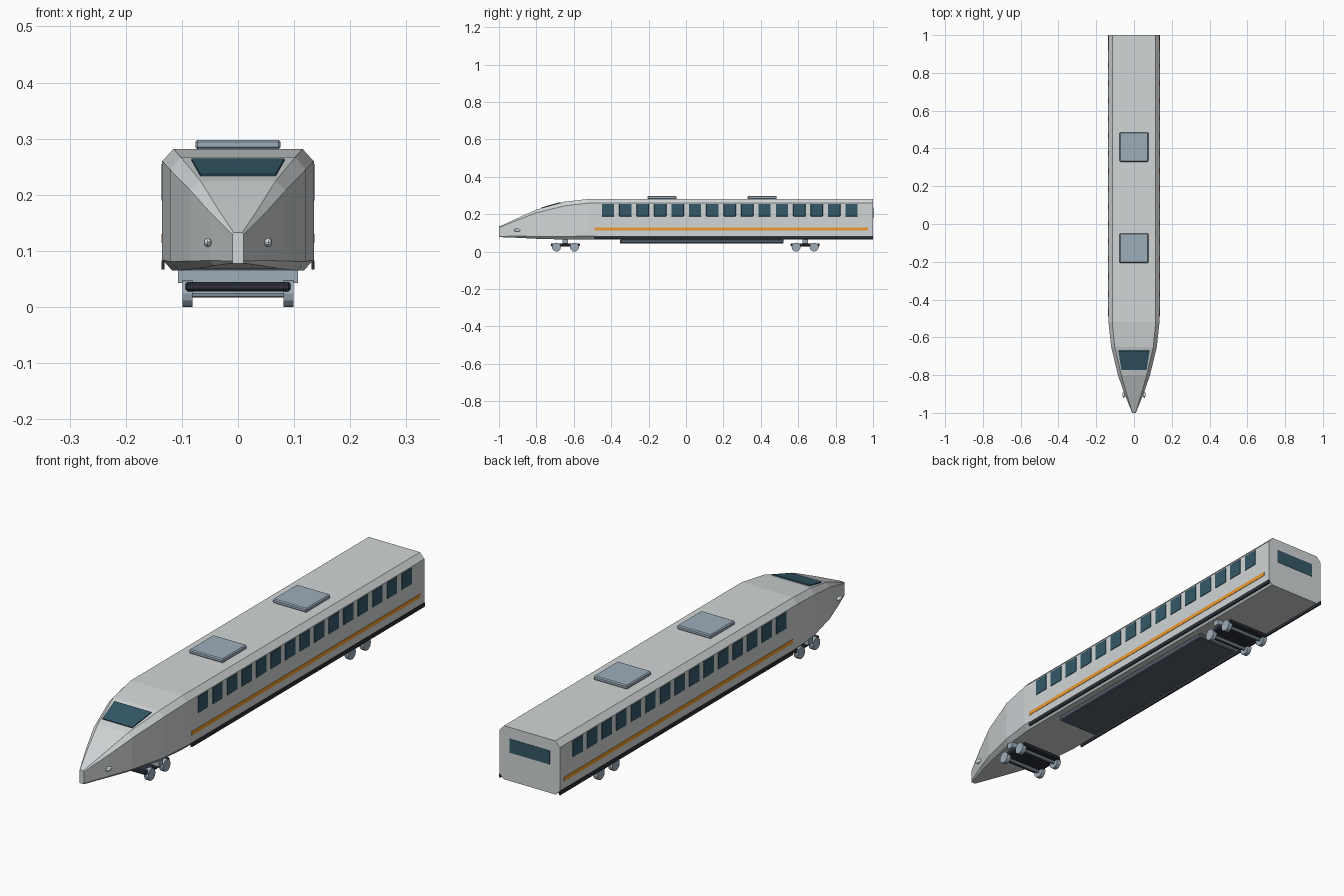
import bpy, bmesh, math

if "Cube" in bpy.data.objects:
    bpy.data.objects.remove(bpy.data.objects["Cube"])


def material(name, rgb):
    m = bpy.data.materials.new(name)
    m.diffuse_color = (*rgb, 1)
    m.use_nodes = True
    m.node_tree.nodes["Principled BSDF"].inputs["Base Color"].default_value = m.diffuse_color
    return m


BODY = material("pale_grey", (0.64, 0.67, 0.68))
GLASS = material("glass", (0.035, 0.10, 0.14))
ORANGE = material("orange", (0.85, 0.33, 0.03))
DARK = material("dark", (0.025, 0.03, 0.04))
STEEL = material("steel", (0.34, 0.42, 0.49))
SLATE = material("slate", (0.10, 0.12, 0.15))
LAMP = material("lamp", (0.8, 0.85, 0.88))


def finish(bm, name, mat, bevel=0):
    bmesh.ops.recalc_face_normals(bm, faces=bm.faces)
    me = bpy.data.meshes.new(name)
    bm.to_mesh(me)
    bm.free()
    me.materials.append(mat)
    ob = bpy.data.objects.new(name, me)
    bpy.context.collection.objects.link(ob)
    if bevel:
        mod = ob.modifiers.new("bevel", "BEVEL")
        mod.width, mod.segments = bevel, 1
    return ob


def box(name, x, y, z, mat, bevel=0):
    bm = bmesh.new()
    bmesh.ops.create_cube(bm, size=1)
    for v in bm.verts:
        v.co = [(a + b) / 2 + c * (b - a) for (a, b), c in zip((x, y, z), v.co)]
    return finish(bm, name, mat, bevel)


def cylinder_x(name, centre, radius, length, mat, sides=12):
    bm = bmesh.new()
    bmesh.ops.create_cone(bm, cap_ends=True, segments=sides, radius1=radius,
                          radius2=radius, depth=length)
    ob = finish(bm, name, mat)
    ob.rotation_euler.y = math.pi / 2
    ob.location = centre
    return ob


def loft(name, rings, mat):
    bm = bmesh.new()
    loops = [[bm.verts.new(p) for p in ring] for ring in rings]
    n = len(loops[0])
    for a, b in zip(loops, loops[1:]):
        for i in range(n):
            j = (i + 1) % n
            bm.faces.new((a[i], a[j], b[j], b[i]))
    bm.faces.new(loops[0])
    bm.faces.new(loops[-1])
    return finish(bm, name, mat)


# Body shell: y, side half width, roof half width, floor half width,
# roof z, shoulder z, lower side z, floor z
sections = [
    (1.00, 0.135, 0.115, 0.117, 0.282, 0.260, 0.084, 0.065),
    (-0.52, 0.135, 0.115, 0.117, 0.282, 0.260, 0.084, 0.065),
    (-0.65, 0.121, 0.102, 0.104, 0.267, 0.245, 0.081, 0.065),
    (-0.80, 0.085, 0.067, 0.070, 0.225, 0.208, 0.082, 0.069),
    (-0.90, 0.050, 0.039, 0.041, 0.180, 0.169, 0.083, 0.074),
    (-1.00, 0.010, 0.008, 0.009, 0.133, 0.129, 0.082, 0.078),
]
rings = []
for y, w, wr, wf, zr, zs, zl, zf in sections:
    half = [(wf, zf), (w, zl), (w, zs), (wr, zr)]
    rings.append([(x, y, z) for x, z in half] + [(-x, y, z) for x, z in reversed(half)])
loft("body_shell", rings, BODY)

# Windscreen lying on the sloping nose
screen = [(-0.067, -0.77, 0.231), (0.067, -0.77, 0.231),
          (0.083, -0.67, 0.259), (-0.083, -0.67, 0.259)]
loft("windscreen", [screen, [(x, y - 0.002, z + 0.006) for x, y, z in screen]], GLASS)

# Rear window
box("rear_window", (-0.09, 0.09), (0.995, 1.0015), (0.18, 0.236), GLASS)

for s, side in ((1, "right"), (-1, "left")):
    # Side windows, stripe and lower skirt
    skin = tuple(sorted((s * 0.131, s * 0.1365)))
    for i in range(15):
        y = -0.417 + 0.093 * i
        box(f"{side}_window_{i + 1}", skin, (y - 0.033, y + 0.033), (0.189, 0.256), GLASS, 0.0015)
    box(f"{side}_stripe", skin, (-0.49, 0.972), (0.114, 0.130), ORANGE)
    box(f"{side}_skirt", skin, (-0.49, 1.0), (0.067, 0.083), DARK)

    # Headlight
    bm = bmesh.new()
    bmesh.ops.create_uvsphere(bm, u_segments=12, v_segments=8, radius=1)
    lamp = finish(bm, f"{side}_headlight", LAMP)
    lamp.scale = (0.007, 0.018, 0.008)
    lamp.location = (s * 0.054, -0.903, 0.115)

# Roof units
for name, y in (("front", -0.128), ("rear", 0.407)):
    box(f"{name}_roof_unit", (-0.076, 0.076), (y - 0.078, y + 0.078), (0.281, 0.298), STEEL, 0.004)

# Underfloor equipment tray
box("underfloor_tray", (-0.093, 0.093), (-0.352, 0.522), (0.044, 0.066), SLATE, 0.004)

# Bogies with bolster, frame, axles and wheels
for name, yc in (("front", -0.645), ("rear", 0.637)):
    box(f"{name}_bogie_frame", (-0.094, 0.094), (yc - 0.077, yc + 0.077), (0.028, 0.045), DARK, 0.004)
    box(f"{name}_bolster", (-0.107, 0.107), (yc - 0.014, yc + 0.014), (0.043, 0.066), STEEL)
    for k, dy in enumerate((-0.048, 0.048)):
        cylinder_x(f"{name}_axle_{k + 1}", (0, yc + dy, 0.024), 0.007, 0.18, STEEL, 8)
        for s, side in ((1, "right"), (-1, "left")):
            cylinder_x(f"{name}_{side}_wheel_{k + 1}", (s * 0.09, yc + dy, 0.024), 0.024, 0.018, STEEL)
